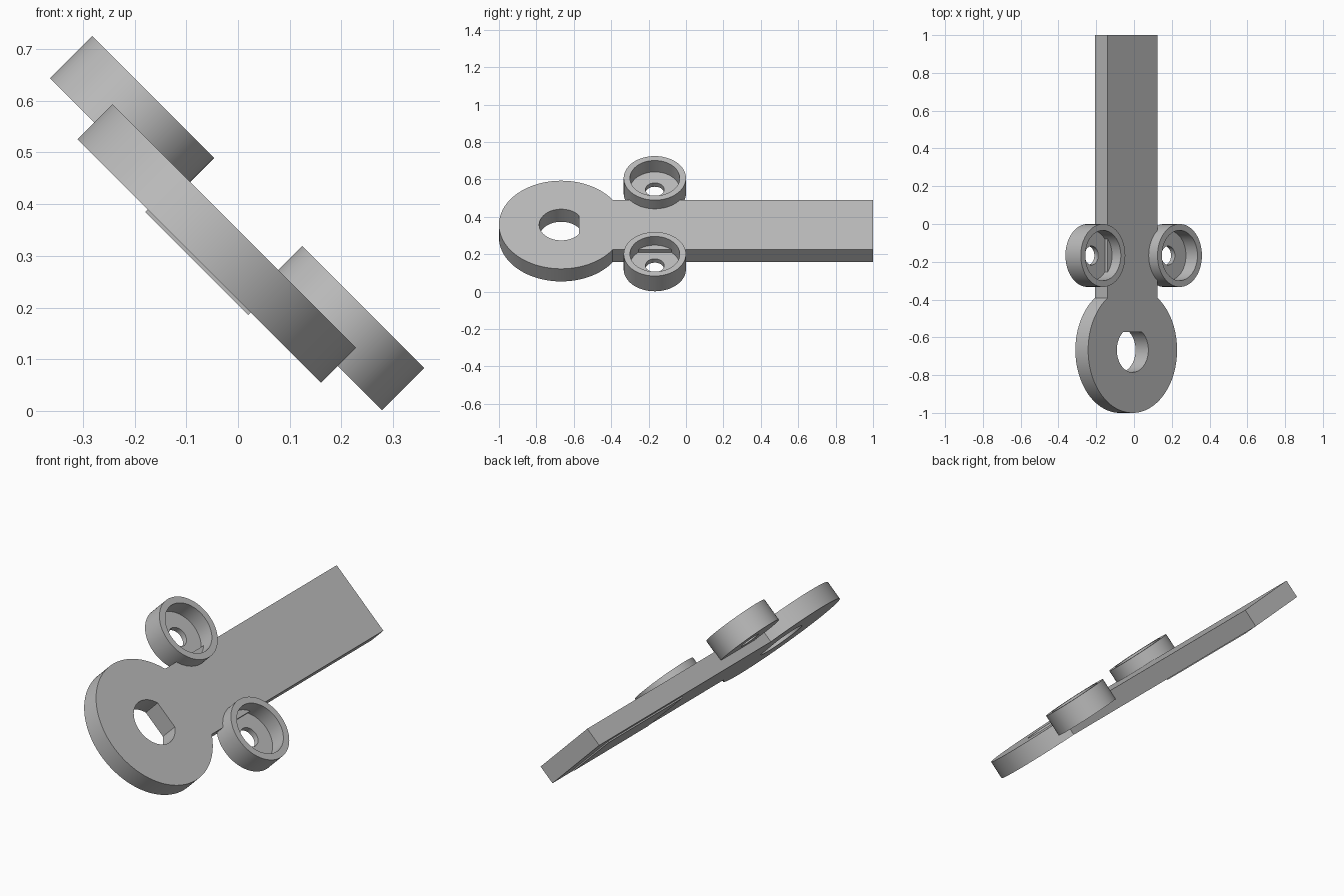
import bpy, bmesh, math
from mathutils import Matrix

if "Cube" in bpy.data.objects:
    bpy.data.objects.remove(bpy.data.objects["Cube"])

TILT = Matrix.Rotation(math.radians(45), 4, 'Y')   # whole part leans 45 degrees
AXIS_U = -0.258                                    # plate centre line across the tilt
BOTTOM, TOP = 0.152, 0.2475                        # plate thickness range

grey = bpy.data.materials.new("plain_grey")
grey.use_nodes = True
grey.diffuse_color = (0.5, 0.5, 0.5, 1)
grey.node_tree.nodes["Principled BSDF"].inputs["Base Color"].default_value = grey.diffuse_color


def finish(name, bm):
    bmesh.ops.recalc_face_normals(bm, faces=bm.faces)
    mesh = bpy.data.meshes.new(name)
    bm.to_mesh(mesh)
    bm.free()
    mesh.materials.append(grey)
    obj = bpy.data.objects.new(name, mesh)
    obj.matrix_world = TILT
    bpy.context.collection.objects.link(obj)
    return obj


def smooth(obj):
    bpy.ops.object.select_all(action='DESELECT')
    obj.select_set(True)
    bpy.context.view_layer.objects.active = obj
    bpy.ops.object.shade_smooth_by_angle(angle=math.radians(30))


def prism(name, outline, low, high):
    bm = bmesh.new()
    face = bm.faces.new([bm.verts.new((u, y, low)) for u, y in outline])
    new = bmesh.ops.extrude_face_region(bm, geom=[face])["geom"]
    verts = [v for v in new if isinstance(v, bmesh.types.BMVert)]
    bmesh.ops.translate(bm, verts=verts, vec=(0, 0, high - low))
    return finish(name, bm)


def arc(radius, cy, gap, steps=96):
    """Points around a circle, leaving an opening of half-angle gap toward +y."""
    start, sweep = math.pi / 2 + gap, 2 * (math.pi - gap)
    return [(AXIS_U + radius * math.cos(start + sweep * i / steps),
             cy + radius * math.sin(start + sweep * i / steps)) for i in range(steps + 1)]


# Keyhole-shaped plate: round head running into a straight bar
HEAD_Y, HEAD_R, HALF_BAR = -0.667, 0.333, 0.1875
outline = arc(HEAD_R, HEAD_Y, math.asin(HALF_BAR / HEAD_R))
outline += [(AXIS_U + HALF_BAR, 1), (AXIS_U - HALF_BAR, 1)]
plate = prism("handle_plate", outline, BOTTOM, TOP)

# D-shaped shaft hole through the head
cutter = prism("shaft_hole_cutter", arc(0.118, HEAD_Y, math.acos(0.096 / 0.118), 64), 0, 0.5)
cutter.hide_render = True
cut = plate.modifiers.new("shaft_hole", 'BOOLEAN')
cut.operation, cut.solver, cut.object = 'DIFFERENCE', 'EXACT', cutter
bpy.context.view_layer.objects.active = plate
bpy.ops.object.modifier_apply(modifier=cut.name)
bpy.data.objects.remove(cutter)
smooth(plate)

# Thin raised pad under the bar
prism("underside_pad", [(AXIS_U + a * 0.141, y) for a, y in
                        ((-1, 0.28), (1, 0.28), (1, 0.88), (-1, 0.88))], 0.145, BOTTOM + 0.002)

# Round cups on both sides, each with a recess and a screw hole
CUP = [(0.05, 0.198), (0.1665, 0.198), (0.1665, 0.3133),
       (0.133, 0.3133), (0.133, 0.227), (0.05, 0.227)]
for name, side in (("right_cup", -1), ("left_cup", 1)):
    bm = bmesh.new()
    ring = [bm.verts.new((r, 0, n)) for r, n in CUP]
    edges = [bm.edges.new((ring[i - 1], ring[i])) for i in range(len(ring))]
    bmesh.ops.spin(bm, geom=ring + edges, axis=(0, 0, 1), cent=(0, 0, 0),
                   angle=math.tau, steps=64, use_merge=True)
    bmesh.ops.remove_doubles(bm, verts=bm.verts, dist=0.0001)
    bmesh.ops.translate(bm, verts=bm.verts, vec=(AXIS_U + side * 0.287, -0.1667, 0))
    smooth(finish(name, bm))
